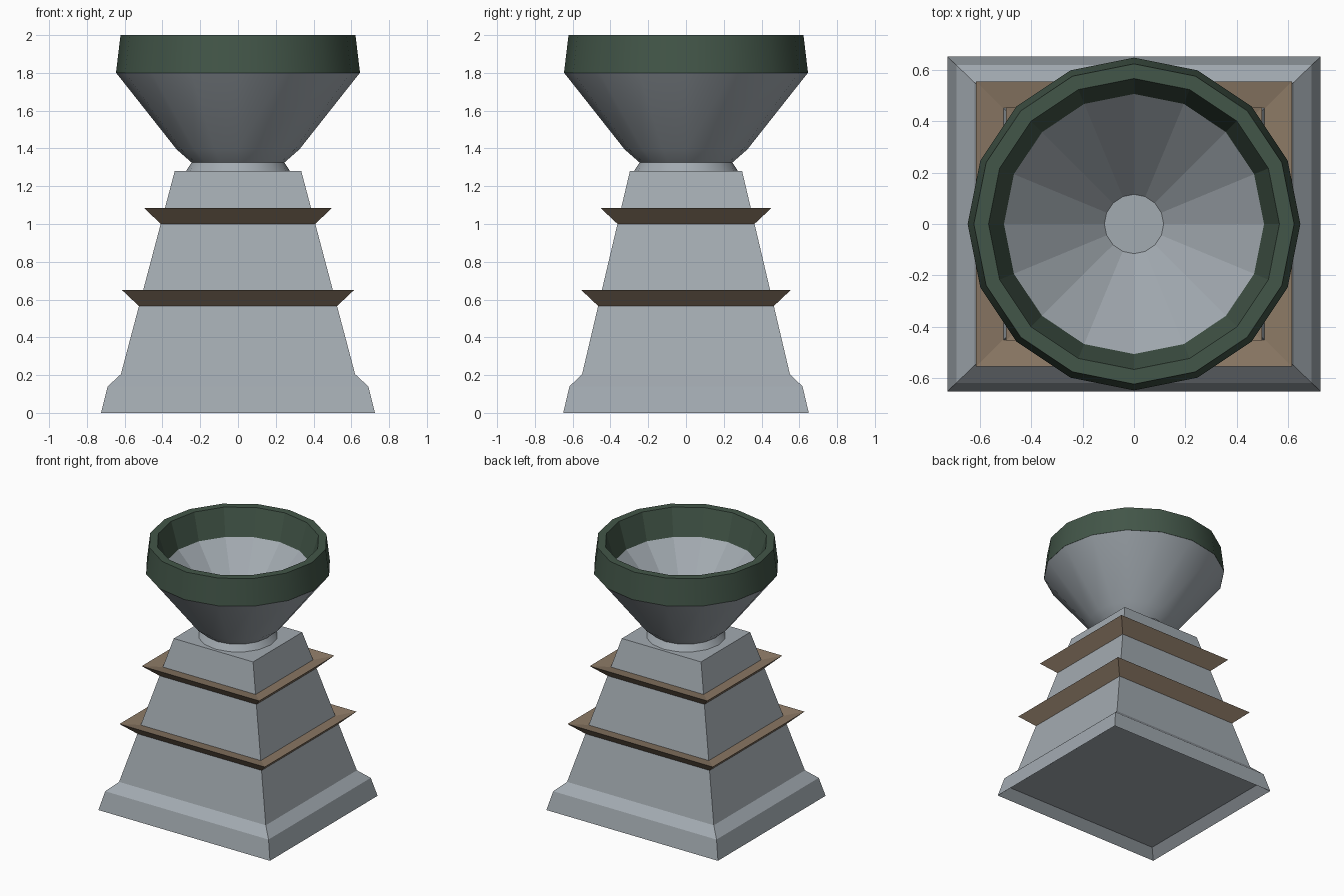
import bpy, bmesh, math

if "Cube" in bpy.data.objects:
    bpy.data.objects.remove(bpy.data.objects["Cube"])


def material(name, rgb):
    m = bpy.data.materials.new(name)
    m.diffuse_color = (*rgb, 1)
    m.use_nodes = True
    m.node_tree.nodes["Principled BSDF"].inputs["Base Color"].default_value = m.diffuse_color
    return m


STONE = material("grey stone", (0.365, 0.405, 0.44))
TRIM = material("brown trim", (0.26, 0.19, 0.13))
RIM = material("green rim", (0.055, 0.092, 0.065))


def rect(hx, hy, z):
    return [(-hx, -hy, z), (hx, -hy, z), (hx, hy, z), (-hx, hy, z)]


def circle(r, z, n=16):
    return [(r * math.cos(2 * math.pi * i / n), r * math.sin(2 * math.pi * i / n), z)
            for i in range(n)]


def loft(name, rings, mat, cap_start=False, cap_end=False, closed=False, smooth_spans=()):
    """Skin a list of rings; optionally cap the ends or join last ring to first."""
    bm = bmesh.new()
    loops = [[bm.verts.new(p) for p in ring] for ring in rings]
    n = len(loops[0])
    for s in range(len(loops) if closed else len(loops) - 1):
        a, b = loops[s], loops[(s + 1) % len(loops)]
        for i in range(n):
            j = (i + 1) % n
            f = bm.faces.new((a[i], a[j], b[j], b[i]))
            f.smooth = s in smooth_spans
    if cap_start:
        bm.faces.new(loops[0][::-1])
    if cap_end:
        bm.faces.new(loops[-1])
    bmesh.ops.recalc_face_normals(bm, faces=bm.faces)
    if smooth_spans:
        for e in bm.edges:
            if len(e.link_faces) == 2 and e.calc_face_angle(0) > math.radians(30):
                e.smooth = False
    me = bpy.data.meshes.new(name)
    bm.to_mesh(me)
    bm.free()
    me.materials.append(mat)
    ob = bpy.data.objects.new(name, me)
    bpy.context.collection.objects.link(ob)
    return ob


# Tapered pedestal with a flared skirt and a shallow chamfered recess underneath
loft("pedestal", [rect(0.66, 0.585, 0.058), rect(0.725, 0.65, 0), rect(0.69, 0.617, 0.14),
                  rect(0.62, 0.55, 0.205), rect(0.335, 0.297, 1.28)],
     STONE, cap_start=True, cap_end=True)


# Flared trim ledges around the pedestal, tops dipping slightly inward
def ledge(name, z, bottom, top):
    (bx, by), (tx, ty) = bottom, top
    loft(name, [rect(bx, by, z), rect(tx, ty, z + 0.085),
                rect(bx - 0.03, by - 0.03, z + 0.063)], TRIM, closed=True)


ledge("lower_ledge", 0.565, (0.524, 0.464), (0.614, 0.554))
ledge("upper_ledge", 1.0, (0.409, 0.362), (0.497, 0.453))

# Round neck collar
loft("neck", [circle(0.275, 1.28), circle(0.245, 1.327)], STONE,
     cap_start=True, cap_end=True, smooth_spans=(0,))

# Hollow bowl, smooth outside and faceted inside
loft("bowl", [circle(0.245, 1.325), circle(0.325, 1.395), circle(0.645, 1.80),
              circle(0.505, 1.80), circle(0.115, 1.40)], STONE,
     cap_start=True, cap_end=True, smooth_spans=(0, 1))

# Green rim band, smooth outside
loft("rim", [circle(0.646, 1.80), circle(0.622, 2.0), circle(0.565, 2.0),
             circle(0.505, 1.80)], RIM, closed=True, smooth_spans=(0,))
